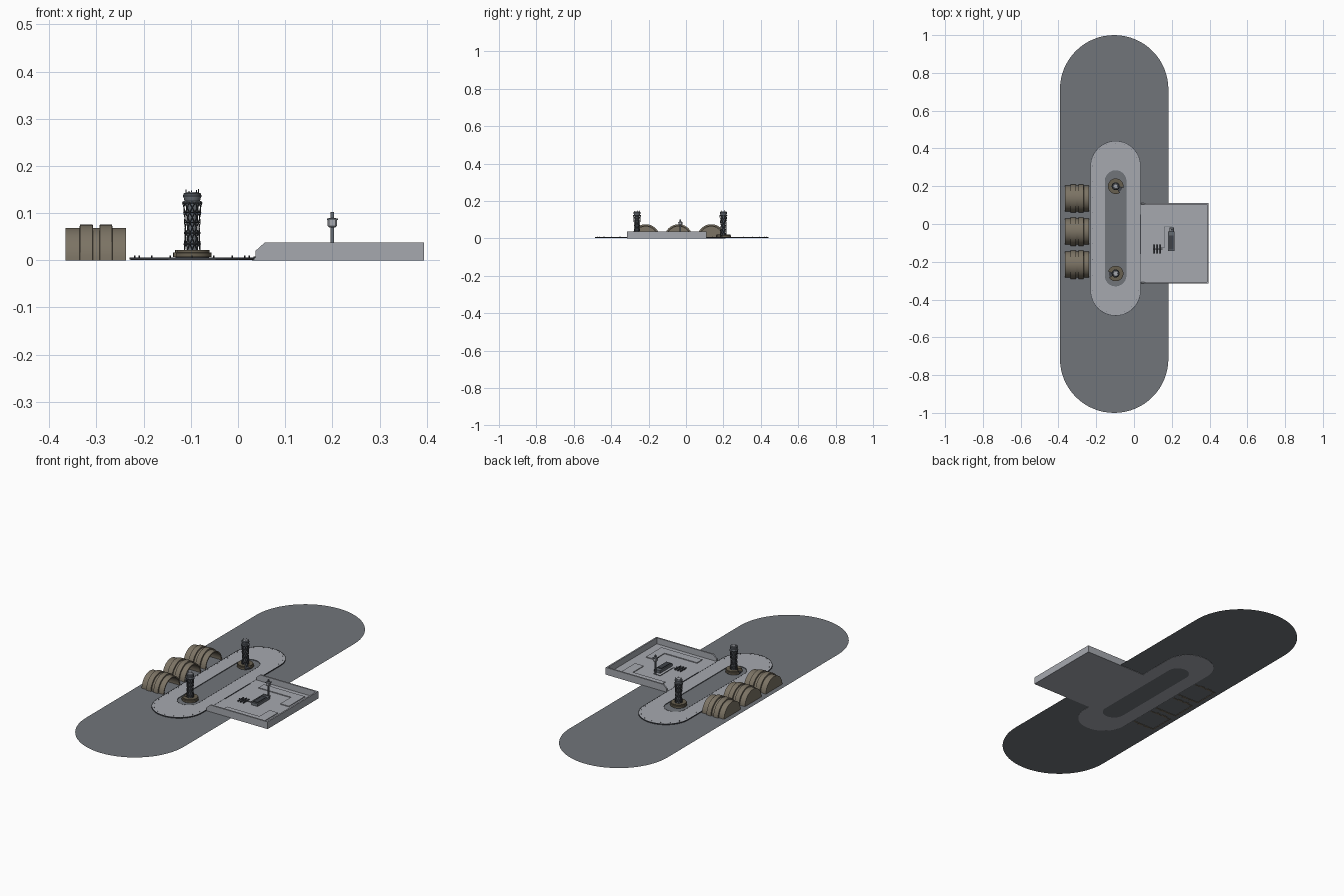
import bpy, bmesh, math
from mathutils import Vector, Matrix

if "Cube" in bpy.data.objects:
    bpy.data.objects.remove(bpy.data.objects["Cube"])


def mat(name, r, g, b):
    m = bpy.data.materials.new(name)
    m.diffuse_color = (r, g, b, 1)
    m.use_nodes = True
    m.node_tree.nodes["Principled BSDF"].inputs["Base Color"].default_value = m.diffuse_color
    return m


ASPHALT = mat("asphalt grey", 0.165, 0.177, 0.195)
CONCRETE = mat("pale concrete", 0.38, 0.395, 0.43)
BROWN = mat("hangar brown", 0.2, 0.172, 0.128)
UMBER = mat("base brown", 0.135, 0.115, 0.08)
DARK = mat("dark metal", 0.05, 0.055, 0.065)
STEEL = mat("steel grey", 0.13, 0.145, 0.165)


def finish(bm, name, material, smooth=False):
    bmesh.ops.remove_doubles(bm, verts=bm.verts, dist=1e-5)
    bmesh.ops.recalc_face_normals(bm, faces=bm.faces)
    me = bpy.data.meshes.new(name)
    bm.to_mesh(me)
    bm.free()
    me.materials.append(material)
    ob = bpy.data.objects.new(name, me)
    bpy.context.collection.objects.link(ob)
    if smooth:
        bpy.ops.object.select_all(action='DESELECT')
        ob.select_set(True)
        bpy.context.view_layer.objects.active = ob
        bpy.ops.object.shade_smooth_by_angle(angle=math.radians(35))
    return ob


def stadium(cx, cy, r, half, n=24):
    pts = []
    for s, a0 in ((1, 0), (-1, math.pi)):
        for i in range(n + 1):
            a = a0 + math.pi * i / n
            pts.append((cx + r * math.cos(a), cy + s * half + r * math.sin(a)))
    return pts


def prism(name, pts, z0, z1, material):
    bm = bmesh.new()
    f = bm.faces.new([bm.verts.new((x, y, z0)) for x, y in pts])
    if z1 > z0:
        ext = bmesh.ops.extrude_face_region(bm, geom=[f], use_keep_orig=True)
        bmesh.ops.translate(bm, vec=(0, 0, z1 - z0),
                            verts=[v for v in ext["geom"] if isinstance(v, bmesh.types.BMVert)])
    return finish(bm, name, material)


def ring(name, outer, inner, z0, z1, material):
    bm = bmesh.new()
    loops = [[bm.verts.new((x, y, z)) for x, y in pts]
             for pts, z in ((outer, z0), (outer, z1), (inner, z1), (inner, z0))]
    n = len(outer)
    for k in range(4):
        a, b = loops[k], loops[(k + 1) % 4]
        for i in range(n):
            j = (i + 1) % n
            bm.faces.new((a[i], a[j], b[j], b[i]))
    return finish(bm, name, material)


def sweep(name, prof, point, a0, a1, n, material):
    """Turn a closed (along, radius) profile through an angle; point maps it to space."""
    bm = bmesh.new()
    rows = [[bm.verts.new(point(h, r, a0 + (a1 - a0) * i / n)) for h, r in prof]
            for i in range(n + 1)]
    m = len(prof)
    for i in range(n):
        for k in range(m):
            j = (k + 1) % m
            bm.faces.new((rows[i][k], rows[i + 1][k], rows[i + 1][j], rows[i][j]))
    if abs(a1 - a0) < 6.28:
        bm.faces.new(rows[0])
        bm.faces.new(rows[-1])
    bmesh.ops.dissolve_degenerate(bm, dist=1e-6, edges=bm.edges)
    return finish(bm, name, material, True)


def box(name, x0, x1, y0, y1, z0, z1, material):
    return prism(name, [(x0, y0), (x1, y0), (x1, y1), (x0, y1)], z0, z1, material)


def strut(bm, p, q, r, sides=4):
    p, q = Vector(p), Vector(q)
    d = q - p
    bmesh.ops.create_cone(bm, cap_ends=True, segments=sides, radius1=r, radius2=r, depth=d.length,
                          matrix=Matrix.Translation((p + q) / 2) @ d.to_track_quat('Z', 'Y').to_matrix().to_4x4())


# ground and apron
prism("ground", stadium(-0.105, 0, 0.287, 0.713, 32), 0.002, 0.002, ASPHALT)
AX, AY = -0.0975, -0.023
outer, inner = stadium(AX, AY, 0.130, 0.33), stadium(AX, AY, 0.057, 0.25)
ring("apron", outer, inner, 0.001, 0.006, CONCRETE)
ring("apron_rim", stadium(AX, AY, 0.133, 0.33), outer, 0.002, 0.0065, DARK)
ring("strip_rim", inner, stadium(AX, AY, 0.055, 0.25), 0.001, 0.0065, STEEL)
prism("inner_strip", stadium(AX, AY, 0.055, 0.25), 0.001, 0.003, ASPHALT)

# small lights round the apron
bm = bmesh.new()
for x, y in stadium(AX, AY, 0.121, 0.33, 8):
    strut(bm, (x, y, 0.006), (x, y, 0.010), 0.0015)
for i in range(1, 8):
    strut(bm, (AX - 0.121, AY - 0.33 + 0.0825 * i, 0.006), (AX - 0.121, AY - 0.33 + 0.0825 * i, 0.010), 0.0015)
finish(bm, "apron_lights", DARK)

# hangars: closed at the back, open towards the apron
X0, X1, R, RIB, RI = -0.366, -0.237, 0.069, 0.0755, 0.063
prof = [(X0, 0), (X0, R), (-0.336, R), (-0.335, RIB), (-0.308, RIB), (-0.307, R), (-0.294, R),
        (-0.293, RIB), (-0.267, RIB), (-0.266, R), (X1, R), (X1, RI), (X0 + 0.006, RI), (X0 + 0.006, 0)]
for k, cy in enumerate((0.135, -0.04, -0.215)):
    sweep(f"hangar_{k + 1}", prof,
          lambda h, r, a, cy=cy: (h, cy + r * math.cos(a), r * math.sin(a)), 0, math.pi, 28, BROWN)


# lattice towers
def tower(tag, cx, cy, gap):
    def pt(h, r, a):
        return (cx + r * math.cos(a), cy + r * math.sin(a), h)
    full = 2 * math.pi
    sweep(tag + "_base", [(0.007, 0.019), (0.007, 0.041), (0.016, 0.041), (0.017, 0.037),
                          (0.022, 0.037), (0.022, 0.019)], pt,
          gap + 0.4, gap + full - 0.4, 32, UMBER)
    sweep(tag + "_foot", [(0.003, 0), (0.003, 0.036), (0.008, 0.036), (0.008, 0)], pt, 0, full, 24, DARK)
    sweep(tag + "_core", [(0.008, 0), (0.008, 0.013), (0.07, 0.011), (0.122, 0.014), (0.122, 0)],
          pt, 0, full, 12, STEEL)
    levels = [(0.010, 0.0185), (0.035, 0.017), (0.058, 0.016), (0.080, 0.0165), (0.101, 0.018), (0.122, 0.0205)]
    bm = bmesh.new()
    n = 10
    for (z0, r0), (z1, r1) in zip(levels, levels[1:]):
        for i in range(n):
            a, b = full * i / n, full * (i + 1) / n
            strut(bm, pt(z0, r0, a), pt(z1, r1, b), 0.0012)
            strut(bm, pt(z0, r0, b), pt(z1, r1, a), 0.0012)
            strut(bm, pt(z1, r1, a), pt(z1, r1, b), 0.0012)
    finish(bm, tag + "_lattice", DARK)
    sweep(tag + "_cabin", [(0.119, 0), (0.119, 0.020), (0.124, 0.0205), (0.126, 0.0165), (0.134, 0.0185),
                           (0.141, 0.0185), (0.143, 0.016), (0.143, 0)], pt, 0, full, 12, STEEL)
    sweep(tag + "_window_band", [(0.134, 0.017), (0.134, 0.0192), (0.138, 0.0192), (0.138, 0.017)],
          pt, 0, full, 12, DARK)
    sweep(tag + "_roof", [(0.143, 0), (0.143, 0.012), (0.1445, 0.011), (0.1445, 0)], pt, 0, full, 12, CONCRETE)
    bm = bmesh.new()
    for i, top in enumerate((0.151, 0.148, 0.150, 0.147, 0.149)):
        a = full * i / 5 + 0.4
        strut(bm, pt(0.141, 0.014, a), pt(top, 0.014, a), 0.001)
    finish(bm, tag + "_antennas", DARK)


tower("north_tower", -0.097, 0.2, -0.6)
tower("south_tower", -0.097, -0.262, 3.3)

# walled service yard, with chamfered wall ends
PX0, PX1, PY0, PY1, H, T = 0.037, 0.394, -0.315, 0.11, 0.038, 0.008
box("yard_floor", 0.03, PX1, PY0, PY1, 0, 0.006, CONCRETE)
for tag, y in (("south", PY0), ("north", PY1 - T)):
    bm = bmesh.new()
    f = bm.faces.new([bm.verts.new((x, y, z)) for x, z in
                      ((PX0, 0), (PX1, 0), (PX1, H), (PX0 + 0.02, H), (PX0, 0.02))])
    ext = bmesh.ops.extrude_face_region(bm, geom=[f], use_keep_orig=True)
    bmesh.ops.translate(bm, vec=(0, T, 0),
                        verts=[v for v in ext["geom"] if isinstance(v, bmesh.types.BMVert)])
    finish(bm, f"yard_{tag}_wall", CONCRETE)
box("yard_east_wall", PX1 - T, PX1, PY0 + T, PY1 - T, 0, H, CONCRETE)
box("yard_gate_line", 0.033, 0.038, -0.16, 0.05, 0.006, 0.008, DARK)

# low raised kerbs on the yard floor
prism("yard_north_step", [(0.10, 0.03), (0.29, 0.03), (0.29, -0.06), (0.34, -0.06), (0.34, 0.075), (0.10, 0.075)],
      0.006, 0.010, CONCRETE)
prism("yard_south_step", [(0.10, -0.28), (0.34, -0.28), (0.34, -0.15), (0.29, -0.15), (0.29, -0.235), (0.10, -0.235)],
      0.006, 0.010, CONCRETE)

# yard equipment
box("machine_block", 0.18, 0.215, -0.143, -0.04, 0.006, 0.020, STEEL)
box("machine_top", 0.185, 0.21, -0.135, -0.06, 0.020, 0.024, DARK)
bm = bmesh.new()
path = [(0.135, -0.125), (0.162, -0.125), (0.162, -0.015), (0.2, -0.015)]
for a, b in zip(path, path[1:]):
    strut(bm, (*a, 0.009), (*b, 0.009), 0.002, 6)
finish(bm, "pipe", STEEL)
bm = bmesh.new()
for x in (0.108, 0.124, 0.140):
    strut(bm, (x, -0.155, 0.011), (x, -0.108, 0.011), 0.004, 8)
strut(bm, (0.100, -0.132, 0.013), (0.150, -0.132, 0.013), 0.003, 6)
finish(bm, "tanks", DARK)

# signal mast
box("mast_pole", 0.196, 0.204, -0.034, -0.026, 0.006, 0.102, STEEL)
bm = bmesh.new()
bmesh.ops.create_cube(bm, size=0.02, matrix=Matrix.Translation((0.2, -0.03, 0.08)))
bmesh.ops.bevel(bm, geom=bm.edges[:], offset=0.003, segments=1, affect='EDGES')
finish(bm, "mast_box", CONCRETE)
box("mast_collar", 0.1885, 0.2115, -0.0415, -0.0185, 0.086, 0.089, STEEL)
